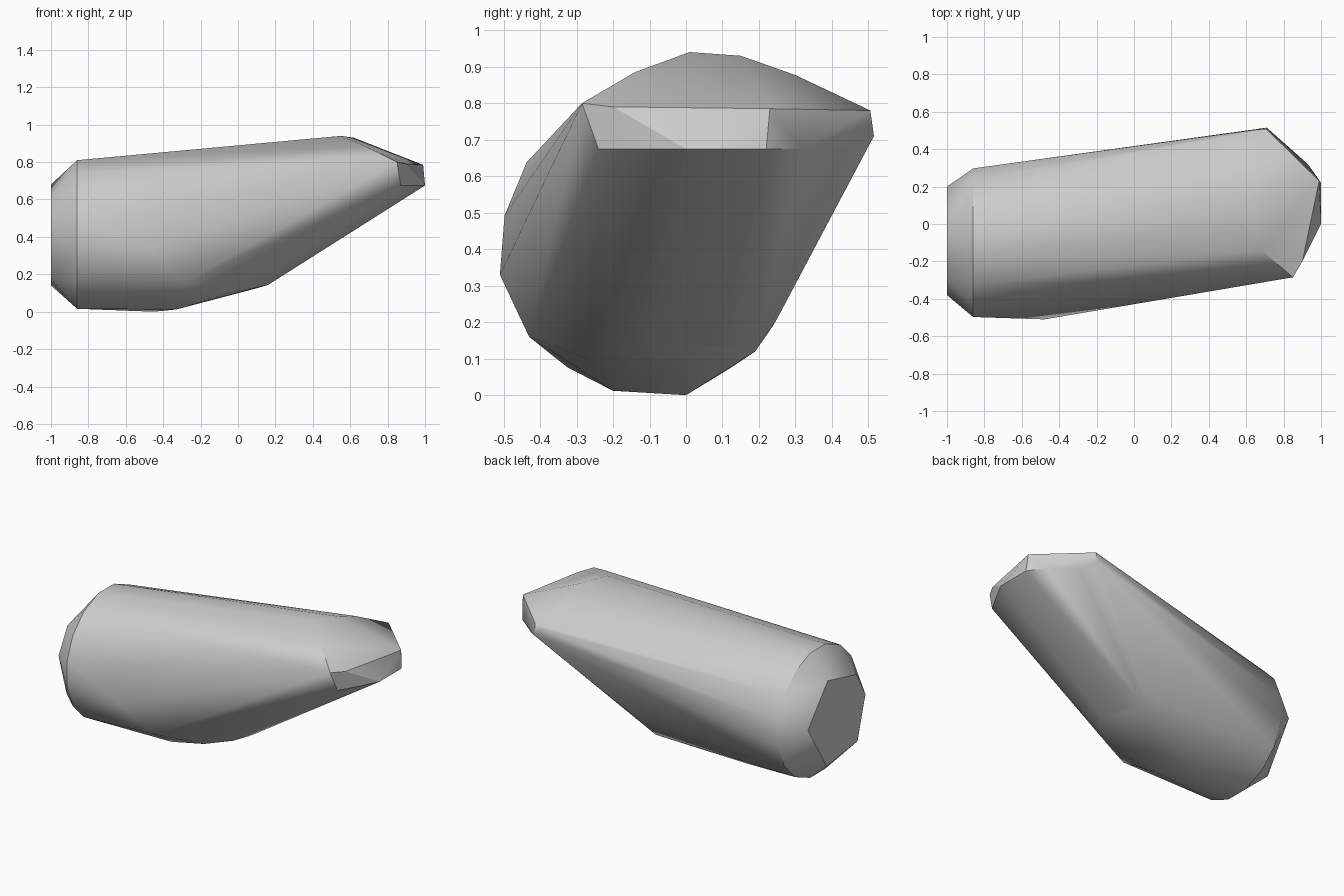
import bpy
import bmesh
from math import cos, sin, pi, radians

default_cube = bpy.data.objects.get("Cube")
if default_cube:
    bpy.data.objects.remove(default_cube, do_unlink=True)


def make_material(name, colour):
    material = bpy.data.materials.new(name)
    material.use_nodes = True
    material.diffuse_color = colour
    material.node_tree.nodes["Principled BSDF"].inputs["Base Color"].default_value = colour
    return material


def round_section(x, centre_y, centre_z, radius, count):
    """Circle of points standing across the length of the body."""
    angles = [2 * pi * (step + 0.5) / count for step in range(count)]
    return [(x, centre_y + radius * cos(a), centre_z + radius * sin(a)) for a in angles]


def wrap_points(name, points, material, sharp_angle):
    """Wrap a tight convex skin around the given section points."""
    bm = bmesh.new()
    for point in points:
        bm.verts.new(point)
    result = bmesh.ops.convex_hull(bm, input=bm.verts[:])
    unused = set(result["geom_interior"]) | set(result["geom_unused"])
    loose = [item for item in unused if isinstance(item, bmesh.types.BMVert)]
    bmesh.ops.delete(bm, geom=loose, context="VERTS")
    bmesh.ops.dissolve_limit(bm, angle_limit=radians(1), verts=bm.verts[:], edges=bm.edges[:])
    bmesh.ops.recalc_face_normals(bm, faces=bm.faces[:])

    mesh = bpy.data.meshes.new(name)
    bm.to_mesh(mesh)
    bm.free()
    mesh.materials.append(material)
    shape = bpy.data.objects.new(name, mesh)
    bpy.context.collection.objects.link(shape)

    bpy.ops.object.select_all(action="DESELECT")
    shape.select_set(True)
    bpy.context.view_layer.objects.active = shape
    bpy.ops.object.shade_smooth_by_angle(angle=radians(sharp_angle))
    return shape


# Six-sided flat butt and the round shoulder next to it
butt_outline = [(-.38, .45), (-.3, .18), (.01, .14), (.2, .44), (0, .68), (-.29, .61)]
butt = [(-1, y, z) for y, z in butt_outline]
shoulder = round_section(-.86, -.1, .413, .405, 16)

# Rounded underside and the lower front bulge
belly = [(-.48, -.51, .33), (-.28, -.43, .16), (-.33, -.2, .012), (-.45, 0, 0),
         (-.05, -.27, .1), (.1, -.19, .13), (.16, -.09, .143), (.15, .08, .14),
         (.08, .19, .12), (.12, .25, .21)]

# Level lower lip of the slanted tip
lip_outline = [(.87, -.24), (.95, -.1), (1, 0), (1, .22), (.93, .32), (.78, .44)]
lower_lip = [(x, y, .675) for x, y in lip_outline]

# Upper lip and the crown behind it
upper_lip = [(.85, -.285, .8), (.9, -.2, .79), (.99, .23, .785),
             (.71, .505, .78), (.71, .515, .71)]
crown = [(.55, .01, .94), (.62, .15, .93), (.62, .3, .877),
         (.68, -.14, .885), (.66, .505, .76)]

grey = make_material("plain grey", (.6, .6, .6, 1))
wrap_points("tapered_body", butt + shoulder + belly + lower_lip + upper_lip + crown, grey, 30)
